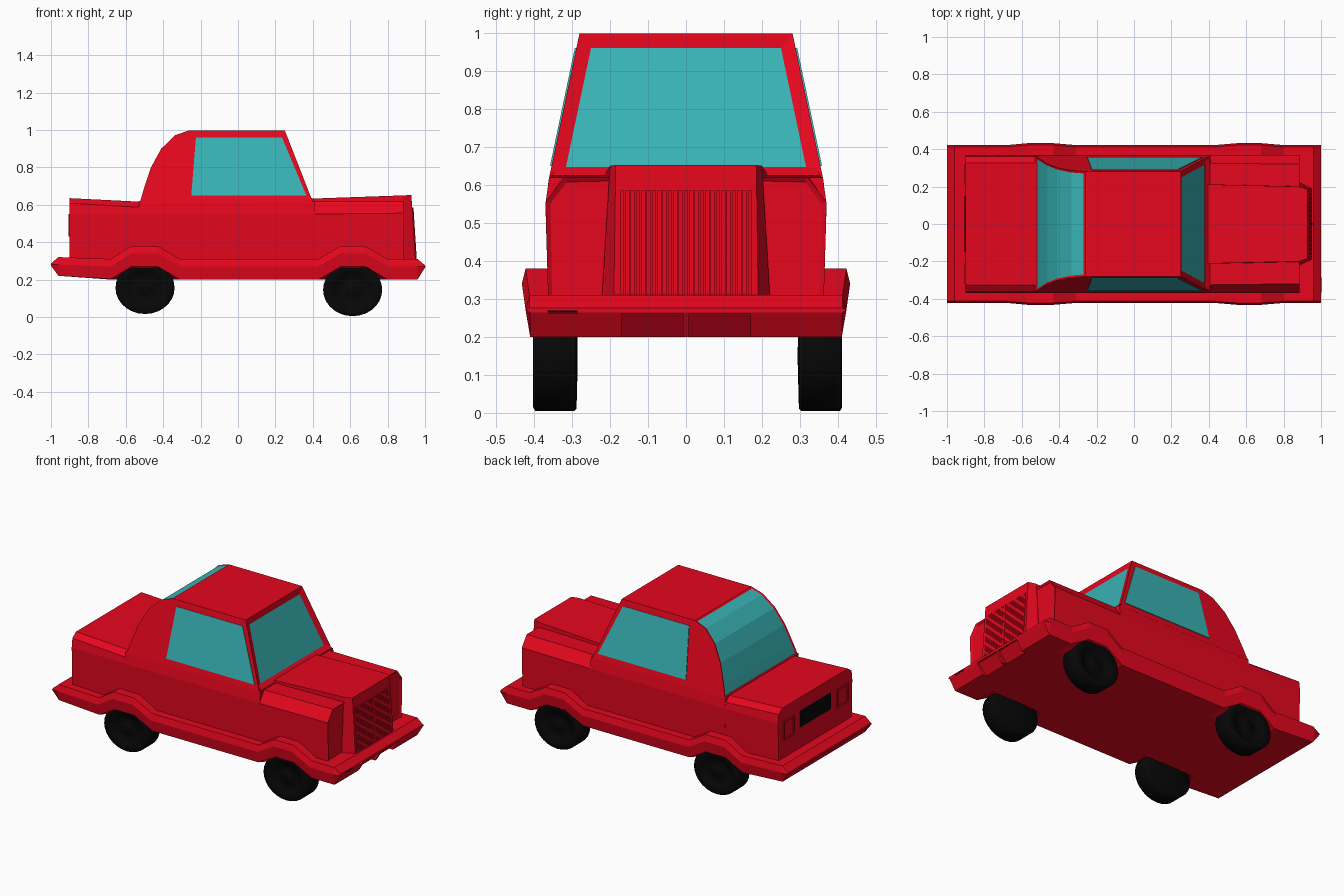
import bpy, bmesh, math

if "Cube" in bpy.data.objects:
    bpy.data.objects.remove(bpy.data.objects["Cube"])


def material(name, rgb):
    m = bpy.data.materials.new(name)
    m.diffuse_color = (*rgb, 1)
    m.use_nodes = True
    m.node_tree.nodes["Principled BSDF"].inputs["Base Color"].default_value = m.diffuse_color
    return m


RED = material("red_paint", (0.79, 0.002, 0.013))
GLASS = material("teal_glass", (0.04, 0.45, 0.46))
BLACK = material("black_rubber", (0.002, 0.002, 0.002))


def finish(name, bm, mat):
    bmesh.ops.recalc_face_normals(bm, faces=bm.faces)
    me = bpy.data.meshes.new(name)
    bm.to_mesh(me)
    bm.free()
    me.materials.append(mat)
    ob = bpy.data.objects.new(name, me)
    bpy.context.collection.objects.link(ob)
    return ob


def loft(name, rings, mat=RED, inset_end=None, sunken=()):
    """Skin equal-length closed rings and cap both ends."""
    bm = bmesh.new()
    vs = [[bm.verts.new(p) for p in r] for r in rings]
    n = len(rings[0])
    sides = []
    for a, b in zip(vs, vs[1:]):
        for i in range(n):
            j = (i + 1) % n
            sides.append(bm.faces.new((a[i], a[j], b[j], b[i])))
    bm.faces.new(vs[0])
    end = bm.faces.new(vs[-1])
    bmesh.ops.recalc_face_normals(bm, faces=bm.faces)
    if inset_end:
        bmesh.ops.inset_region(bm, faces=[end], thickness=inset_end[0], depth=inset_end[1])
    for first, last, thickness, depth in sunken:  # sunken glass in runs of side faces
        bmesh.ops.inset_region(bm, faces=sides[first:last], thickness=thickness, depth=depth,
                               use_even_offset=True)
        for f in sides[first:last]:
            f.material_index = 1
    return finish(name, bm, mat)


def box(name, lo, hi, mat=RED):
    return loft(name, [[(x, lo[1], lo[2]), (x, hi[1], lo[2]), (x, hi[1], hi[2]), (x, lo[1], hi[2])]
                       for x in (lo[0], hi[0])], mat)


def pane(name, rows, mat=GLASS):
    """Thin plate through rows of point pairs."""
    bm = bmesh.new()
    vs = [[bm.verts.new(p) for p in r] for r in rows]
    for a, b in zip(vs, vs[1:]):
        bm.faces.new((a[0], a[1], b[1], b[0]))
    ob = finish(name, bm, mat)
    s = ob.modifiers.new("thickness", "SOLIDIFY")
    s.thickness, s.offset = 0.006, 0
    return ob


def mirrored(half):
    """Half section as (y, z), bottom to top, to a full ring."""
    return half + [(-y, z) for y, z in reversed(half)]


# Flared skirt with wheel arches and pointed bumpers: x, bottom, ridge, top, half width
skirt = [(-1, .274, .28, .286, .422), (-.96, .22, .28, .32, .422), (-.68, .203, .27, .31, .422),
         (-.57, .27, .34, .38, .432), (-.43, .27, .34, .38, .432), (-.31, .2, .27, .31, .422),
         (.43, .2, .27, .31, .422), (.55, .27, .34, .38, .432), (.68, .27, .34, .38, .432),
         (.8, .2, .27, .31, .422), (.96, .2, .27, .31, .422), (1, .264, .27, .276, .422)]
rings = []
for x, b, r, t, w in skirt:
    floor = .2 if abs(x) < .9 else b
    sec = mirrored([(.28, floor), (w - .012, b), (w, r), (w - .01, t), (.34, t)])
    rings.append([(x, y, z) for y, z in sec])
body_skirt = loft("skirt_and_bumpers", rings)

# Undercut pockets in the lower face of the front bumper
for s, side in ((-1, "right"), (1, "left")):
    cutter = loft(side + "_bumper_pocket_cutter",
                  [[(1.05, y, .262), (.988, y, .262), (.925, y, .19), (1.05, y, .19)]
                   for y in (s * .008, s * .17)])
    cutter.hide_render = True
    cutter.hide_viewport = True
    cutter.display_type = "WIRE"
    cut = body_skirt.modifiers.new(side + "_pocket", "BOOLEAN")
    cut.operation, cut.object, cut.solver = "DIFFERENCE", cutter, "EXACT"

# Dark slot in the front bumper
loft("bumper_slot", [[(.988, y, .25), (.999, y, .262), (1.002, y, .270), (.995, y, .270)]
                     for y in (-.365, -.285)], BLACK)

# Lower cabin body and chamfered boot
loft("cabin_base", [[(x, y, z) for y, z in mirrored([(.362, .28), (.37, .55), (.36, .62)])]
                    for x in (-.53, .41)])
loft("boot", [[(x, y, z) for y, z in mirrored([(.362, .28), (.369, .55), (.362, zs), (.325, zt)])]
              for x, zs, zt in ((-.5, .585, .615), (-.9, .608, .635))])


# Cabin prism, narrowing with height, with sunken rear window and windscreen
def width(z):
    return .36 - .08 * (z - .62) / .38


rear_curve = [(-.525, .61), (-.505, .68), (-.465, .80), (-.41, .90), (-.335, .972), (-.26, .998)]
outline = rear_curve + [(.25, .998), (.4, .615)]
cabin = loft("cabin", [[(x, s * width(z), z) for x, z in outline] for s in (-1, 1)],
             sunken=((0, 5, .011, -.004), (6, 7, .037, -.01)))
cabin.data.materials.append(GLASS)

# Side windows
for s, side in ((-1, "right"), (1, "left")):
    pane(side + "_side_window", [[(x, s * (width(z) + .001), z) for x in xs]
                                 for z, xs in ((.65, (-.25, .365)), (.96, (-.225, .235)))])

# Front fenders with sunken lamp panels
for s, side in ((-1, "right"), (1, "left")):
    sec = []
    for x, zs, zt, yt in ((.4, .55, .618, .325), (.885, .555, .62, .32)):
        sec.append([(x, s * y, z) for y, z in ((.19, .28), (.362, .28), (.37, zs), (yt, zt), (.19, zt))])
    loft(side + "_front_fender", sec, inset_end=(.014, -.008))

# Hood with tapered nose
hood = []
for x0, x1, wb, wt, zt in ((.375, .375, .22, .212, .632), (.885, .885, .222, .2, .65),
                           (.95, .927, .19, .185, .652)):
    hood.append([(x0, -wb, .29), (x0, wb, .29), (x1, wt, zt), (x1, -wt, zt)])
loft("hood", hood)
pane("windscreen_cowl", [[(.378, -.34, .645), (.378, .34, .645)],
                         [(.405, -.355, .622), (.405, .355, .622)]], RED)


# Grille slats following the sloped nose
def nose(z):
    return .95 - .023 * (z - .29) / .362


def slat(name, y, half, out=.004):
    loft(name, [[(nose(z) - .005, y - half, z), (nose(z) + out, y - half, z),
                 (nose(z) + out, y + half, z), (nose(z) - .005, y + half, z)] for z in (.305, .585)])


for i in range(-12, 13):
    slat("grille_slat", i * .014, .0055)
slat("grille_centre_bar", 0, .004, .007)

# Rear panel and lamp frames
box("rear_plate", (-.906, -.15, .45), (-.895, .15, .55), BLACK)
for s in (-1, 1):
    for a, b, c, d in ((.21, .32, .43, .44), (.21, .32, .54, .55), (.21, .22, .44, .54), (.31, .32, .44, .54)):
        y0, y1 = sorted((s * a, s * b))
        box("rear_lamp_frame", (-.907, y0, c), (-.895, y1, d))

# Wheels: lathe profile of (radius, outward offset)
tyre = [(.012, .046), (.03, .046), (.036, .04), (.09, .038), (.102, .052), (.147, .057),
        (.158, .051), (.158, -.051), (.15, -.057), (.02, -.06)]
N = 28
for cx, cz, rz, end in ((-.497, .155, .88, "rear"), (.613, .145, .89, "front")):
    for yc, s, side in ((-.345, -1, "right"), (.354, 1, "left")):
        rings = [[(cx + r * math.cos(math.tau * i / N), yc + s * o,
                   cz + rz * r * math.sin(math.tau * i / N)) for i in range(N)] for r, o in tyre]
        ob = loft(f"{end}_{side}_wheel", rings, BLACK)
        for p in ob.data.polygons:
            p.use_smooth = True
